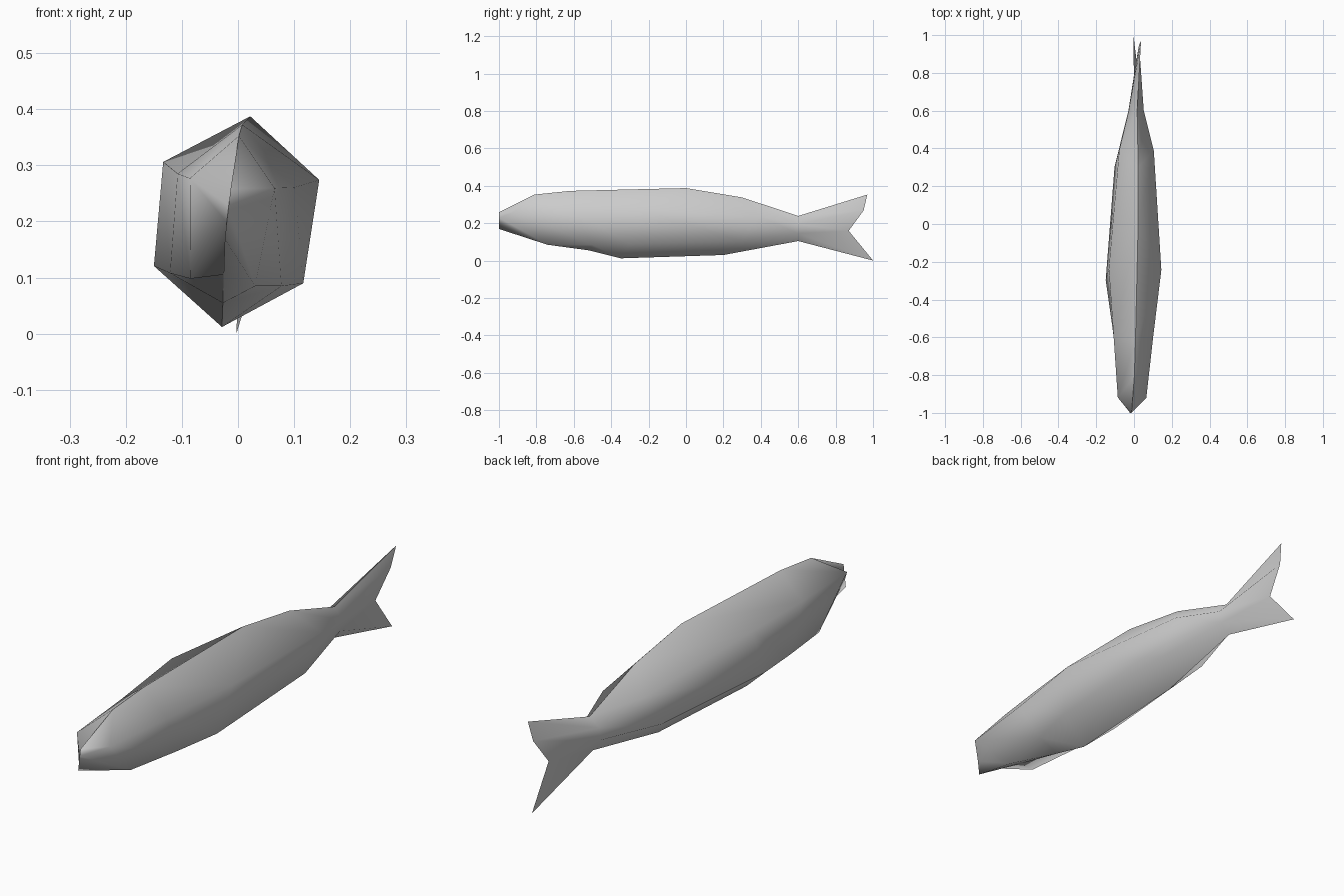
import bpy
import bmesh
from mathutils import Matrix

cube = bpy.data.objects.get("Cube")
if cube:
    bpy.data.objects.remove(cube, do_unlink=True)

grey = bpy.data.materials.new("plain grey")
grey.use_nodes = True
colour = (0.6, 0.6, 0.6, 1)
grey.diffuse_color = colour
grey.node_tree.nodes["Principled BSDF"].inputs["Base Color"].default_value = colour

# Each section: back ridge (y, z), upper flank (half width, y, z),
# lower flank (half width, y, z), belly ridge (y, z)
sections = [
    ((-1, .26), (0, -1, .23), (0, -1, .20), (-1, .17)),             # mouth edge
    ((-.81, .355), (.076, -.92, .27), (.058, -.74, .092), (-.74, .106)),
    ((-.62, .375), (.105, -.60, .275), (.10, -.50, .097), (-.52, .055)),
    ((0, .39), (.14, -.24, .292), (.134, -.30, .106), (-.35, .012)),
    ((.30, .34), (.092, .39, .25), (.10, .30, .115), (.20, .03)),
    ((.60, .24), (.04, .60, .20), (.036, .60, .15), (.60, .105)),   # tail root
    ((.97, .355), (0, .95, .27), (0, .87, .16), (1, 0)),            # fin edge
]

bm = bmesh.new()
rings = []
for back, upper, lower, belly in sections:
    ring = [(0, *back), upper, lower, (0, *belly),
            (-lower[0], *lower[1:]), (-upper[0], *upper[1:])]
    rings.append([bm.verts.new(p) for p in ring])

# Skin between neighbouring sections, six sides around
ridges = []
for a, b in zip(rings, rings[1:]):
    for i in range(6):
        j = (i + 1) % 6
        bm.faces.new((a[i], a[j], b[j], b[i]))
    ridges += [(a[0], b[0]), (a[3], b[3])]

# Back and belly ridges stay crisp
for pair in ridges:
    bm.edges.get(pair).smooth = False

# Close the mouth and fin edges
bmesh.ops.remove_doubles(bm, verts=rings[0] + rings[-1], dist=0.0005)
bmesh.ops.dissolve_degenerate(bm, edges=bm.edges, dist=0.0001)
for end in (-0.99, 0.86):
    for e in bm.edges:
        ys = [v.co.y for v in e.verts]
        if (max(ys) < end) if end < 0 else (min(ys) > end):
            e.smooth = False
bmesh.ops.recalc_face_normals(bm, faces=bm.faces)
for f in bm.faces:
    f.smooth = True

# Slight roll and yaw of the whole body
pivot = Matrix.Translation((0, 0, .2))
turn = Matrix.Rotation(-.02, 4, 'Z') @ Matrix.Rotation(.115, 4, 'Y')
bm.transform(pivot @ turn @ pivot.inverted())

# Rest on the ground
low = min(v.co.z for v in bm.verts)
bm.transform(Matrix.Translation((0, 0, -low)))

mesh = bpy.data.meshes.new("fish_body")
bm.to_mesh(mesh)
bm.free()
mesh.materials.append(grey)
body = bpy.data.objects.new("fish_body", mesh)
bpy.context.collection.objects.link(body)
